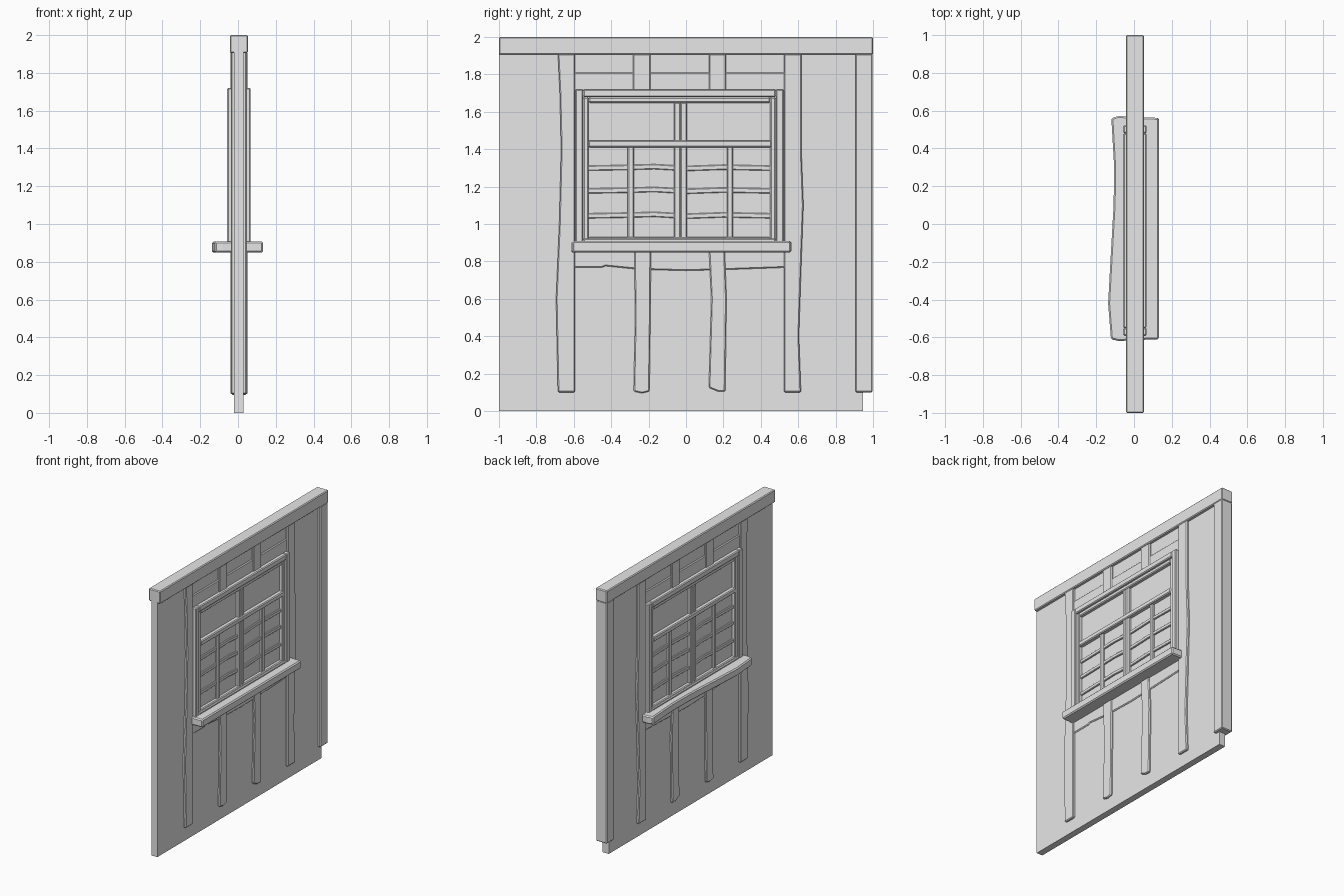
import bpy, bmesh

cube = bpy.data.objects.get("Cube")
if cube:
    bpy.data.objects.remove(cube, do_unlink=True)

grey = bpy.data.materials.new("plain_grey")
grey.use_nodes = True
grey.diffuse_color = (0.8, 0.8, 0.8, 1)
grey.node_tree.nodes["Principled BSDF"].inputs["Base Color"].default_value = (0.8, 0.8, 0.8, 1)

MID = 0.005  # centre plane of the wall along x


def prism(name, outline, low, high, axis="x", bevel=0.006):
    """Extrude an outline (y, z along x, or x, y along z) and chamfer its edges."""
    bm = bmesh.new()
    rings = []
    for d in (low, high):
        rings.append([bm.verts.new((d, a, b) if axis == "x" else (a, b, d)) for a, b in outline])
    bm.faces.new(rings[0])
    bm.faces.new(rings[1])
    n = len(outline)
    for i in range(n):
        j = (i + 1) % n
        bm.faces.new((rings[0][i], rings[0][j], rings[1][j], rings[1][i]))
    bmesh.ops.recalc_face_normals(bm, faces=bm.faces)
    mesh = bpy.data.meshes.new(name)
    bm.to_mesh(mesh)
    bm.free()
    mesh.materials.append(grey)
    obj = bpy.data.objects.new(name, mesh)
    bpy.context.collection.objects.link(obj)
    if bevel:
        mod = obj.modifiers.new("chamfer", "BEVEL")
        mod.width = bevel
        mod.segments = 1
        mod.limit_method = "ANGLE"
        mod.angle_limit = 0.6
    return obj


def timber(name, outline, half, bevel=0.006):
    return prism(name, outline, MID - half, MID + half, bevel=bevel)


def bar(name, y0, y1, z0, z1, half, bevel=0.006):
    return timber(name, [(y0, z0), (y1, z0), (y1, z1), (y0, z1)], half, bevel)


def frame(name, y0, y1, z0, z1, width, half):
    bar(name + "_left", y0, y0 + width, z0, z1, half)
    bar(name + "_right", y1 - width, y1, z0, z1, half)
    bar(name + "_top", y0 + width, y1 - width, z1 - width, z1, half)
    bar(name + "_bottom", y0 + width, y1 - width, z0, z0 + width, half)


# Wall panel, top beam and end post
bar("wall_panel", -1, 0.945, 0, 1.95, 0.025, 0)
bar("top_beam", -1, 1, 1.905, 2, 0.048)
bar("end_post", 0.905, 0.998, 0.1, 1.91, 0.046)

# Uneven posts beside the window
timber("near_post", [(-0.594, 0.1), (-0.594, 1.91), (-0.685, 1.91), (-0.675, 1.7), (-0.668, 1.4),
                     (-0.678, 1.0), (-0.695, 0.6), (-0.685, 0.1)], 0.042)
timber("far_post", [(0.524, 0.1), (0.524, 1.91), (0.617, 1.91), (0.617, 1.4), (0.628, 1.1),
                    (0.617, 0.8), (0.604, 0.4), (0.615, 0.1)], 0.042)

# Studs below and above the window
timber("lower_stud_near", [(-0.28, 0.105), (-0.235, 0.095), (-0.195, 0.105), (-0.19, 0.5),
                           (-0.187, 0.87), (-0.277, 0.87), (-0.272, 0.5)], 0.04)
timber("lower_stud_far", [(0.122, 0.125), (0.17, 0.105), (0.21, 0.105), (0.217, 0.6),
                          (0.207, 0.87), (0.122, 0.87), (0.135, 0.6)], 0.04)
for side, y in (("near", -0.283), ("far", 0.122)):
    bar("upper_stud_" + side, y, y + 0.093, 1.7, 1.91, 0.04)

# Rails between the studs
bar("upper_rail", -0.6, 0.53, 1.71, 1.81, 0.033)
timber("lower_rail", [(-0.6, 0.767), (-0.45, 0.767), (-0.43, 0.775), (-0.25, 0.757), (0, 0.75),
                      (0.25, 0.757), (0.53, 0.767), (0.53, 0.86), (-0.6, 0.86)], 0.033)

# Window frame and sash
frame("window_frame", -0.592, 0.522, 0.88, 1.72, 0.042, 0.062)
frame("window_sash", -0.55, 0.48, 0.9, 1.678, 0.03, 0.05)
bar("transom", -0.522, 0.458, 1.41, 1.447, 0.055)
bar("mullion_near", -0.064, -0.03, 0.92, 1.65, 0.046)
bar("mullion_far", -0.03, 0.005, 0.92, 1.65, 0.046)
bar("muntin_near", -0.312, -0.278, 0.92, 1.415, 0.042)
bar("muntin_far", 0.218, 0.252, 0.92, 1.415, 0.042)

# Slightly bent glazing bars
for i, z in enumerate((1.03, 1.163, 1.285)):
    bend = [(-0.525, 0), (-0.3, 0.004), (-0.17, 0.008), (0, -0.002), (0.2, 0.005), (0.46, 0)]
    edge = [(y, z + dz) for y, dz in bend]
    timber(f"glazing_bar_{i}", edge + [(y, zz + 0.027) for y, zz in reversed(edge)], 0.036, 0.004)

# Deep sill with a worn back edge
prism("window_sill", [(0.132, -0.61), (0.132, 0.562), (0, 0.565), (-0.08, 0.573), (-0.12, 0.56),
                      (-0.105, 0.3), (-0.108, 0.1), (-0.125, -0.2), (-0.137, -0.42),
                      (-0.122, -0.61), (-0.08, -0.62), (0, -0.615)], 0.848, 0.908, axis="z", bevel=0.008)
